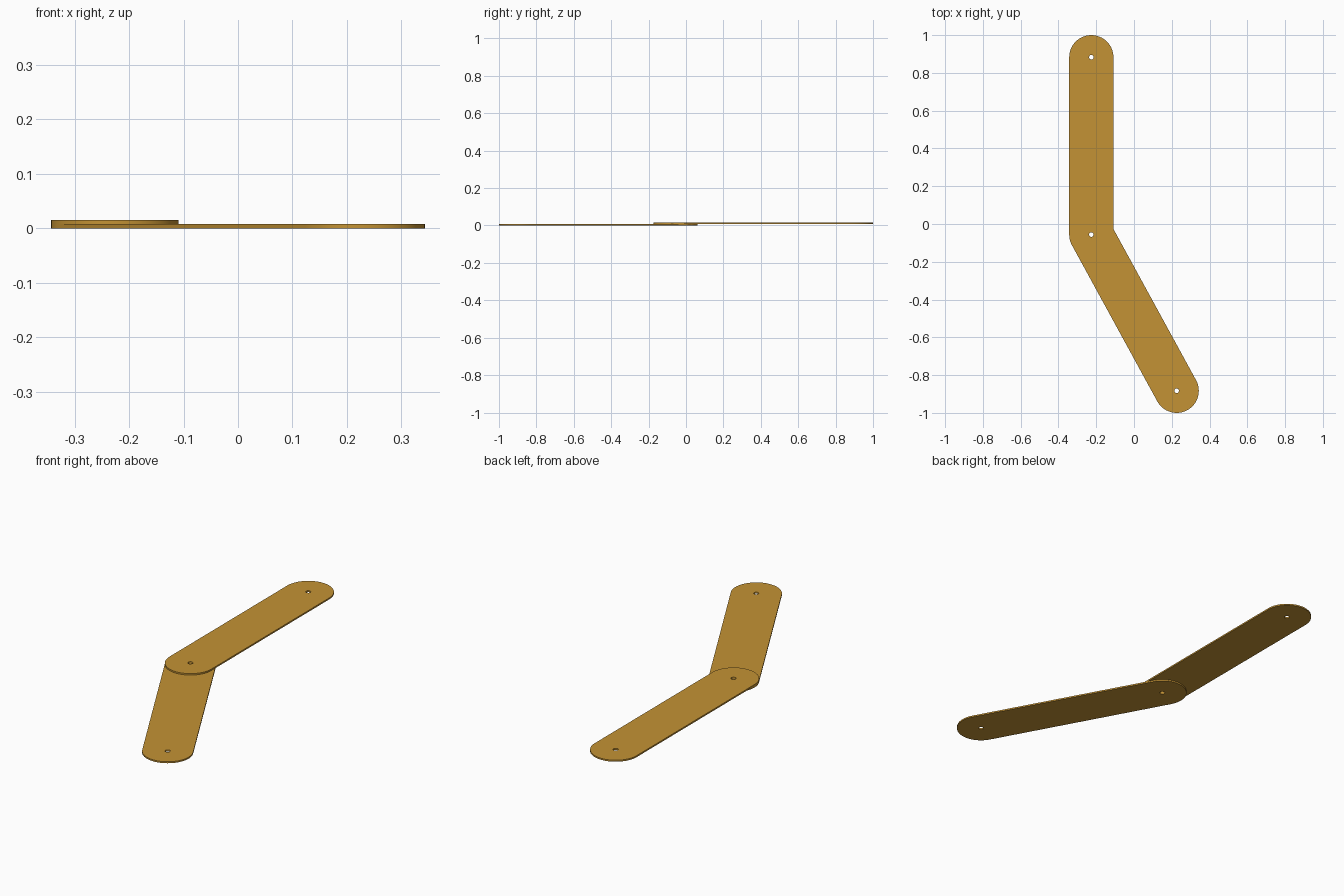
import bpy, bmesh, math
from mathutils import Vector

if "Cube" in bpy.data.objects:
    bpy.data.objects.remove(bpy.data.objects["Cube"])

R, HOLE, T = 0.117, 0.012, 0.0077
PIVOT = Vector((-0.226, -0.056))


def arc(c, r, start, sweep, n):
    return [(c.x + r * math.cos(start + sweep * i / n),
             c.y + r * math.sin(start + sweep * i / n)) for i in range(n + 1)]


def link_bar(name, a, b, z, mat):
    """Flat bar with rounded ends and a pin hole at each end."""
    d = b - a
    ang = math.atan2(d.y, d.x)
    outline = (arc(b, R, ang - math.pi / 2, math.pi, 32)
               + arc(a, R, ang + math.pi / 2, math.pi, 32))
    loops = [outline] + [arc(c, HOLE, 0, math.tau, 24)[:-1] for c in (a, b)]
    bm = bmesh.new()
    edges = []
    for loop in loops:
        vs = [bm.verts.new((x, y, z)) for x, y in loop]
        edges += [bm.edges.new((vs[i - 1], vs[i])) for i in range(len(vs))]
    bmesh.ops.triangle_fill(bm, edges=edges, use_beauty=True, use_dissolve=False)
    # thicken the plate upward
    ext = bmesh.ops.extrude_face_region(bm, geom=bm.faces[:], use_keep_orig=True)
    top = [g for g in ext["geom"] if isinstance(g, bmesh.types.BMVert)]
    bmesh.ops.translate(bm, verts=top, vec=(0, 0, T))
    bmesh.ops.recalc_face_normals(bm, faces=bm.faces[:])
    me = bpy.data.meshes.new(name)
    bm.to_mesh(me)
    bm.free()
    me.materials.append(mat)
    ob = bpy.data.objects.new(name, me)
    bpy.context.collection.objects.link(ob)
    bpy.context.view_layer.objects.active = ob
    bpy.ops.object.select_all(action='DESELECT')
    ob.select_set(True)
    bpy.ops.object.shade_smooth_by_angle(angle=math.radians(30))


brass = bpy.data.materials.new("brass")
brass.diffuse_color = (0.55, 0.29, 0.035, 1)
brass.use_nodes = True
brass.node_tree.nodes["Principled BSDF"].inputs["Base Color"].default_value = brass.diffuse_color

# two links sharing one pivot, stacked in z
link_bar("lower_link", PIVOT, Vector((0.226, -0.883)), 0, brass)
link_bar("upper_link", PIVOT, Vector((-0.226, 0.883)), T, brass)
